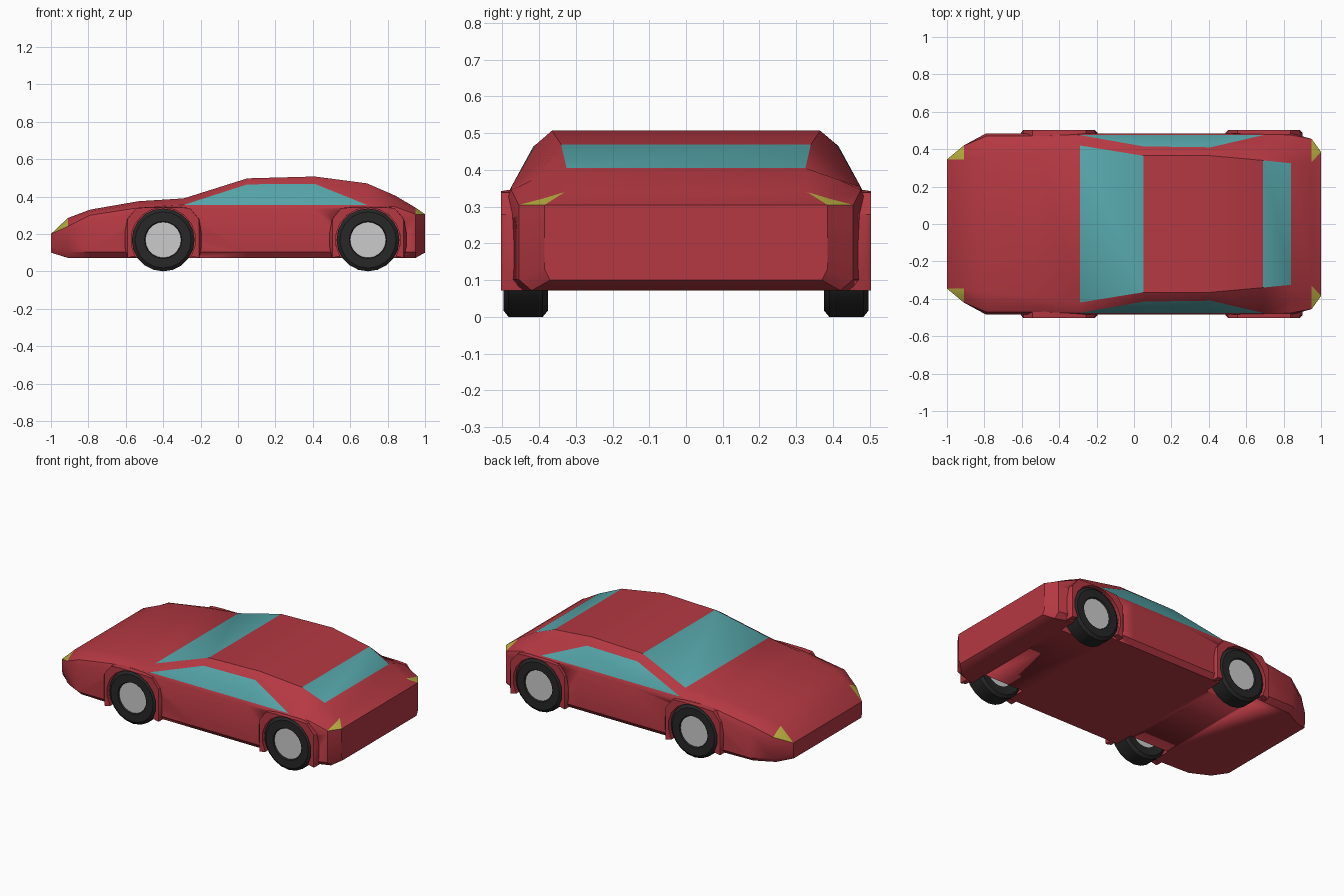
import bpy, bmesh, math

if "Cube" in bpy.data.objects:
    bpy.data.objects.remove(bpy.data.objects["Cube"])


def material(name, color):
    m = bpy.data.materials.new(name)
    m.diffuse_color = (*color, 1)
    m.use_nodes = True
    m.node_tree.nodes["Principled BSDF"].inputs["Base Color"].default_value = m.diffuse_color
    return m


RED = material("red_paint", (0.46, 0.04, 0.055))
GLASS = material("glass", (0.09, 0.37, 0.39))
LAMP = material("lamp_yellow", (0.48, 0.42, 0.05))
RUBBER = material("rubber", (0.02, 0.02, 0.02))


def finish(bm, name, mats, angle=30):
    bmesh.ops.recalc_face_normals(bm, faces=bm.faces)
    me = bpy.data.meshes.new(name)
    bm.to_mesh(me)
    bm.free()
    ob = bpy.data.objects.new(name, me)
    bpy.context.collection.objects.link(ob)
    for m in mats:
        me.materials.append(m)
    bpy.ops.object.select_all(action='DESELECT')
    ob.select_set(True)
    bpy.context.view_layer.objects.active = ob
    bpy.ops.object.shade_smooth_by_angle(angle=math.radians(angle))
    return ob


def grid(bm, rings, closed):
    """Skin rings of points; each ring is a closed loop."""
    vs = [[bm.verts.new(p) for p in r] for r in rings]
    n = len(rings[0])
    for i in range(len(vs) if closed else len(vs) - 1):
        a, b = vs[i], vs[(i + 1) % len(vs)]
        for j in range(n):
            k = (j + 1) % n
            bm.faces.new((a[j], a[k], b[k], b[j]))
    if not closed:
        bm.faces.new(vs[0])
        bm.faces.new(vs[-1])


# Body cross-sections: x, floor z, floor y, side y, shoulder z,
# then belt, window top and roof edge as y, z
SECTIONS = [
    (-1.0, .10, .34, .345, .19, .345, .20, .345, .20, .345, .20),
    (-.91, .072, .39, .42, .21, .42, .24, .385, .265, .345, .285),
    (-.79, .072, .45, .485, .26, .47, .30, .43, .32, .37, .33),
    (-.53, .072, .46, .485, .31, .47, .34, .44, .358, .39, .375),
    (-.29, .072, .46, .485, .335, .475, .355, .475, .355, .42, .39),
    (.05, .072, .46, .485, .335, .475, .355, .415, .465, .365, .497),
    (.41, .072, .46, .485, .335, .475, .355, .41, .468, .365, .507),
    (.69, .072, .46, .485, .335, .475, .355, .475, .355, .34, .47),
    (.84, .072, .46, .485, .33, .475, .345, .42, .372, .325, .405),
    (.95, .072, .42, .455, .28, .455, .305, .39, .322, .33, .34),
    (1.0, .10, .37, .385, .29, .385, .305, .385, .305, .385, .305),
]
bm = bmesh.new()
cache = {}


def vert(*p):
    key = tuple(round(c, 4) for c in p)
    if key not in cache:
        cache[key] = bm.verts.new(p)
    return cache[key]


def face(verts, mat=0):
    verts = list(dict.fromkeys(verts))
    if len(verts) > 2:
        bm.faces.new(verts).material_index = mat


rings = []
for x, zb, yb, ys, zs, *upper in SECTIONS:
    half = [(yb, zb), (ys, zb + .03), (ys, zs)] + list(zip(upper[::2], upper[1::2]))
    rings.append([vert(x, y, z) for y, z in half] +
                 [vert(x, -y, z) for y, z in reversed(half)])
for i in range(len(rings) - 1):
    for j in range(12):
        k = (j + 1) % 12
        mat = 0
        if (j in (3, 7) and i in (4, 5, 6)) or (j == 5 and i in (4, 7)):
            mat = 1                       # side, front and rear glass
        elif i in (0, 9) and j in (3, 4, 6, 7):
            mat = 2                       # corner lamps
        face((rings[i][j], rings[i][k], rings[i + 1][k], rings[i + 1][j]), mat)
face(rings[0])
face(rings[-1])
body = finish(bm, "car_body", [RED, GLASS, LAMP])

# Wheel wells cut out of the body
CZ = .168
AXLES = {"front": -.40, "rear": .695}
SIDES = {"left": -1, "right": 1}


def circle(cx, r, y, n=24):
    return [(cx + r * math.cos(math.tau * i / n), y, CZ + r * math.sin(math.tau * i / n))
            for i in range(n)]


bm = bmesh.new()
for cx in AXLES.values():
    for s in SIDES.values():
        grid(bm, [circle(cx, .173, s * .34), circle(cx, .173, s * .6)], False)
cutter = finish(bm, "wheel_well_cutter", [RED])
cutter.hide_render = True
mod = body.modifiers.new("wheel_wells", 'BOOLEAN')
mod.operation, mod.solver, mod.object = 'DIFFERENCE', 'EXACT', cutter
bpy.context.view_layer.objects.active = body
bpy.ops.object.modifier_apply(modifier=mod.name)
bpy.data.objects.remove(cutter)


# Flared arch around each wheel
def arch(name, cx, s):
    bm = bmesh.new()
    rings = []
    for i in range(13):
        a = math.radians(-30 + 20 * i)
        c, d = math.cos(a), math.sin(a)

        def outer(inset, y):
            ox = max(-.205 + inset, min(.205 - inset, .222 * c))
            oz = max(.072 - CZ, min(.177 - inset * .2, .222 * d))
            return (cx + ox, s * y, CZ + oz)
        iz = max(.072, CZ + .173 * d)
        inner = [(cx + .173 * c, s * y, iz) for y in (.43, .503)]
        rings.append(inner + [outer(.014, .503), outer(0, .488), outer(0, .43)])
    grid(bm, rings, False)
    finish(bm, name, [RED])


# Tyre turned from a profile, with a plain hub disc
TYRE = [(.095, .382), (.15, .375), (.168, .39), (.168, .483),
        (.15, .497), (.1, .497), (.095, .488)]


def wheel(name, cx, s):
    bm = bmesh.new()
    grid(bm, [circle(cx, r, s * y, 20) for r, y in TYRE], True)
    finish(bm, name + "_tyre", [RUBBER])
    bm = bmesh.new()
    grid(bm, [circle(cx, .096, s * y, 20) for y in (.385, .489)], False)
    finish(bm, name + "_hub", [])


for axle, cx in AXLES.items():
    for side, s in SIDES.items():
        arch(f"{axle}_{side}_arch", cx, s)
        wheel(f"{axle}_{side}_wheel", cx, s)
